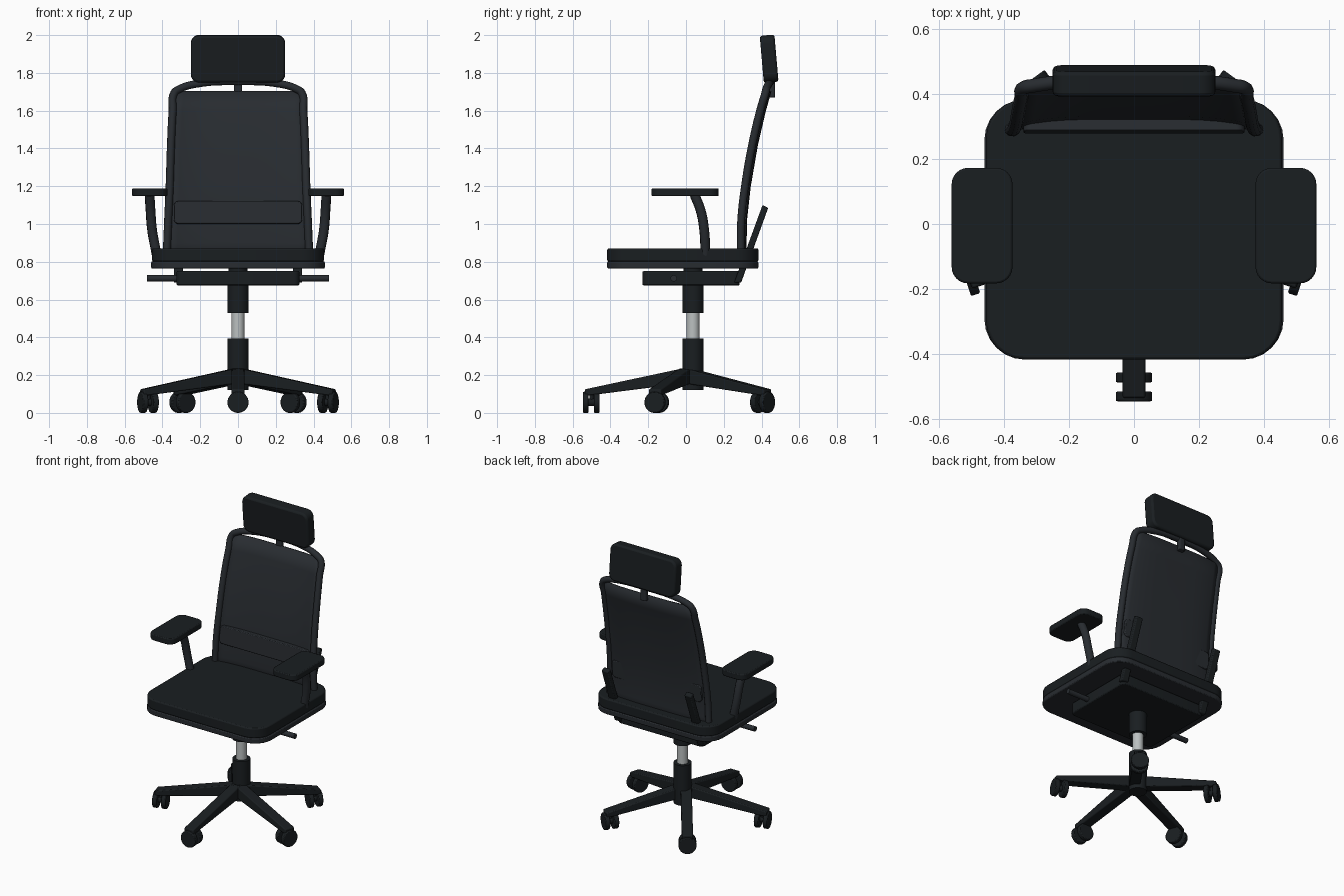
import bpy, bmesh
from math import pi, sin, cos, radians, atan2

if "Cube" in bpy.data.objects:
    bpy.data.objects.remove(bpy.data.objects["Cube"])


def material(name, rgb):
    m = bpy.data.materials.new(name)
    m.diffuse_color = (*rgb, 1)
    m.use_nodes = True
    m.node_tree.nodes["Principled BSDF"].inputs["Base Color"].default_value = m.diffuse_color
    return m


BLACK = material("black", (0.010, 0.013, 0.015))
SLATE = material("slate", (0.021, 0.025, 0.030))
CHROME = material("chrome", (0.50, 0.53, 0.53))


def finish(ob, mat, bevel=0):
    ob.data.materials.append(mat)
    if bevel:
        b = ob.modifiers.new("bevel", 'BEVEL')
        b.width, b.segments, b.limit_method = bevel, 2, 'ANGLE'
        b.angle_limit = radians(40)
    bpy.ops.object.select_all(action='DESELECT')
    ob.select_set(True)
    bpy.context.view_layer.objects.active = ob
    bpy.ops.object.shade_smooth_by_angle(angle=radians(35))
    return ob


def mesh_object(name, bm, loc=(0, 0, 0), rot=(0, 0, 0)):
    me = bpy.data.meshes.new(name)
    bmesh.ops.recalc_face_normals(bm, faces=bm.faces)
    bm.to_mesh(me)
    bm.free()
    ob = bpy.data.objects.new(name, me)
    bpy.context.collection.objects.link(ob)
    ob.location, ob.rotation_euler = loc, rot
    return ob


def prism(name, pts, depth, loc, rot, mat, bevel=0):
    """Outline in local XY, extruded evenly along local Z."""
    bm = bmesh.new()
    face = bm.faces.new([bm.verts.new((x, y, -depth / 2)) for x, y in pts])
    new = bmesh.ops.extrude_face_region(bm, geom=[face])["geom"]
    bmesh.ops.translate(bm, vec=(0, 0, depth),
                        verts=[v for v in new if isinstance(v, bmesh.types.BMVert)])
    return finish(mesh_object(name, bm, loc, rot), mat, bevel)


def rounded(w, h, r, n=6):
    pts = []
    for q, (sx, sy) in enumerate([(1, 1), (-1, 1), (-1, -1), (1, -1)]):
        for i in range(n + 1):
            a = pi / 2 * (q + i / n)
            pts.append((sx * (w / 2 - r) + r * cos(a), sy * (h / 2 - r) + r * sin(a)))
    return pts


def slab(name, size, r, loc, mat, bevel=0.006, rot=(0, 0, 0)):
    return prism(name, rounded(size[0], size[1], r), size[2], loc, rot, mat, bevel)


def cylinder(name, r, depth, loc, mat, rot=(0, 0, 0), bevel=0):
    bpy.ops.mesh.primitive_cylinder_add(vertices=32, radius=r, depth=depth,
                                        location=loc, rotation=rot)
    ob = bpy.context.object
    ob.name = name
    return finish(ob, mat, bevel)


def tube(name, pts, r, mat):
    cu = bpy.data.curves.new(name, 'CURVE')
    cu.dimensions = '3D'
    cu.bevel_depth, cu.bevel_resolution, cu.use_fill_caps = r, 3, True
    cu.resolution_u = 6
    sp = cu.splines.new('BEZIER')
    sp.bezier_points.add(len(pts) - 1)
    for p, co in zip(sp.bezier_points, pts):
        p.co = co
        p.handle_left_type = p.handle_right_type = 'AUTO'
    cu.materials.append(mat)
    ob = bpy.data.objects.new(name, cu)
    bpy.context.collection.objects.link(ob)
    return ob


# Five-spoke base with twin-wheel casters
for k in range(5):
    a = -pi / 2 + k * 2 * pi / 5
    prism("base_spoke", [(0.02, 0.155), (0.02, 0.235), (0.535, 0.125), (0.535, 0.09)],
          0.07, (0, 0, 0), (pi / 2, 0, a), BLACK, 0.006)
    for r in (0.472, 0.53):
        cylinder("caster_wheel", 0.056, 0.03, (r * cos(a), r * sin(a), 0.056),
                 BLACK, (0, pi / 2, a), 0.005)
    cylinder("caster_axle", 0.02, 0.05, (0.5 * cos(a), 0.5 * sin(a), 0.056),
             BLACK, (0, pi / 2, a))
    cylinder("caster_stem", 0.012, 0.06, (0.5 * cos(a), 0.5 * sin(a), 0.085), BLACK)

# Gas lift column
cylinder("base_hub", 0.056, 0.275, (0, 0.037, 0.2575), BLACK)
cylinder("lift_piston", 0.034, 0.2, (0, 0.037, 0.46), CHROME)
cylinder("lift_sleeve", 0.056, 0.15, (0, 0.037, 0.605), BLACK)

# Tilt mechanism and side levers
slab("tilt_mechanism", (0.65, 0.515, 0.075), 0.03, (0, 0.027, 0.7125), BLACK)
cylinder("mechanism_mount", 0.05, 0.03, (0, 0.037, 0.76), BLACK)
for s in (-1, 1):
    cylinder("lever", 0.017, 0.18, (s * 0.392, -0.065, 0.712), SLATE, (0, pi / 2, 0))

# Seat pan and cushion
slab("seat_pan", (0.92, 0.80, 0.037), 0.125, (0, -0.017, 0.783), SLATE)
slab("seat_cushion", (0.91, 0.80, 0.07), 0.12, (0, -0.017, 0.836), BLACK, 0.008)

# Backrest frame: one tube up a side, over the arched top and down again
PROFILE = [(0.38, 0.292, 0.79), (0.375, 0.290, 0.90), (0.370, 0.292, 1.02),
           (0.362, 0.312, 1.20), (0.355, 0.350, 1.42), (0.346, 0.392, 1.60),
           (0.337, 0.420, 1.695)]
ARCH = [(0.31, 0.425, 1.715), (0.22, 0.438, 1.742)]
side = PROFILE + ARCH
tube("back_frame", side + [(0, 0.448, 1.755)] + [(-x, y, z) for x, y, z in side[::-1]],
     0.021, SLATE)

# Backrest panel, bowed backwards between the frame sides
bm = bmesh.new()
N = 14
rows = []
for x, y, z in PROFILE[:-1] + [(0.336, 0.421, 1.703)]:
    rows.append([bm.verts.new((x * u, y + 0.025 * (1 - u ** 4), z))
                 for u in [2 * i / N - 1 for i in range(N + 1)]])
for lo, hi in zip(rows, rows[1:]):
    for i in range(N):
        bm.faces.new((lo[i], lo[i + 1], hi[i + 1], hi[i]))
panel = mesh_object("back_panel", bm)
sub = panel.modifiers.new("solid", 'SOLIDIFY')
sub.thickness, sub.offset = 0.012, 0
finish(panel, SLATE)

# Lumbar pad
slab("lumbar_pad", (0.68, 0.12, 0.04), 0.025, (0, 0.302, 1.06), SLATE, 0.005,
     (pi / 2 - 0.08, 0, 0))

# Slanted back supports rising from the mechanism
for s in (-1, 1):
    prism("back_support", [(0.255, 0.69), (0.292, 0.69), (0.435, 1.085), (0.405, 1.10)],
          0.05, (s * 0.315, 0, 0), (pi / 2, 0, pi / 2), BLACK, 0.006)

# Headrest and its stem
slab("headrest", (0.5, 0.25, 0.078), 0.045, (0, 0.44, 1.875), BLACK, 0.012,
     (pi / 2 + radians(5), 0, 0))
slab("headrest_stem", (0.044, 0.032, 0.14), 0.008, (0, 0.455, 1.74), SLATE, 0.003)

# Armrests
for s in (-1, 1):
    slab("arm_pad", (0.187, 0.355, 0.042), 0.05, (s * 0.467, -0.005, 1.168), BLACK)
    tube("arm_support", [(s * x, y, z) for x, y, z in [
        (0.468, 0.045, 1.155), (0.463, 0.078, 1.07), (0.455, 0.096, 0.97),
        (0.437, 0.102, 0.87), (0.42, 0.102, 0.785)]], 0.026, SLATE)
